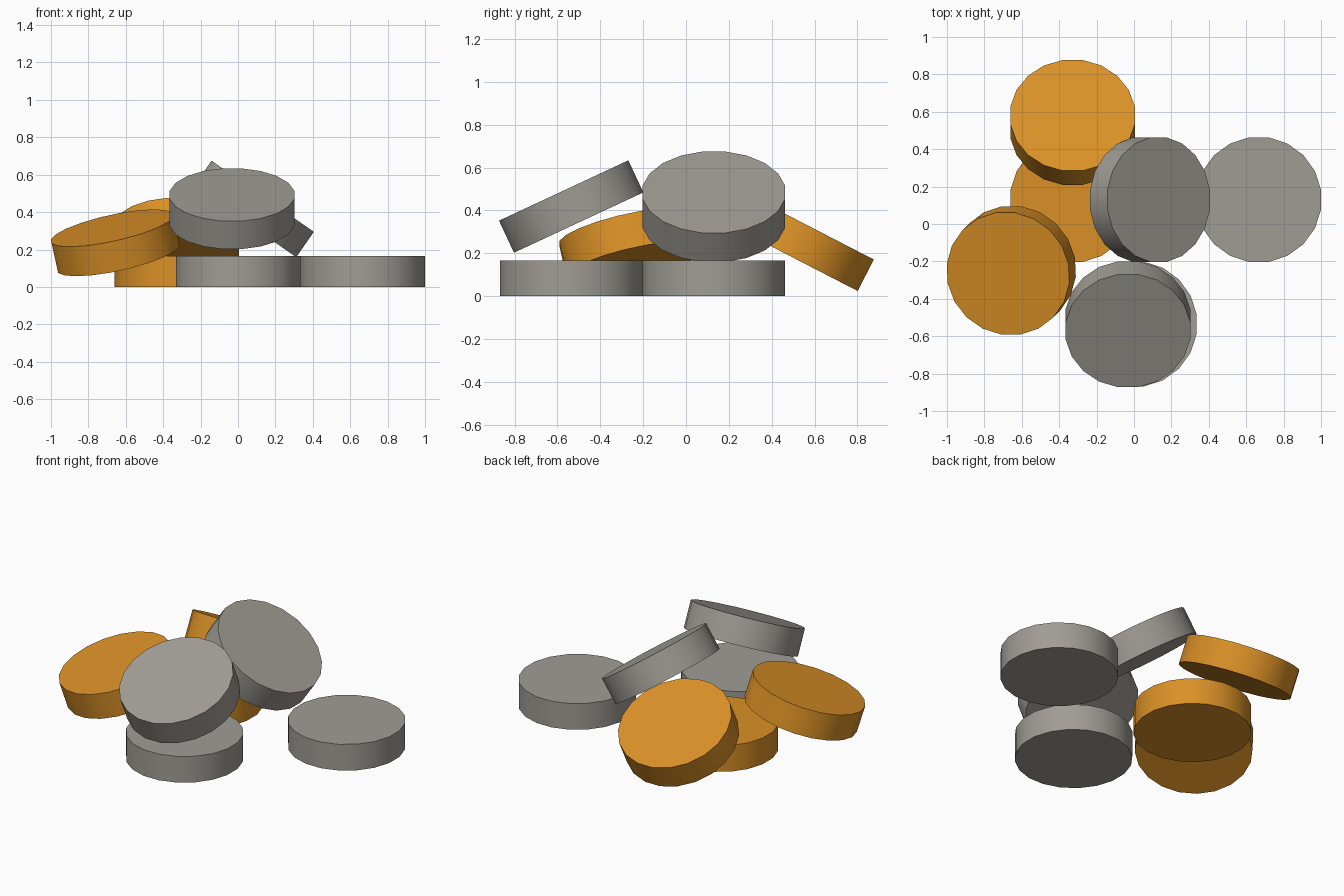
import bpy
from math import radians, pi, cos
from mathutils import Matrix

cube = bpy.data.objects.get("Cube")
if cube:
    bpy.data.objects.remove(cube, do_unlink=True)

SIDES = 20
RADIUS = 0.333 / cos(pi / SIDES)   # flats face the axes
HEIGHT = 0.165


def material(name, rgb):
    mat = bpy.data.materials.new(name)
    mat.use_nodes = True
    color = (*rgb, 1.0)
    mat.diffuse_color = color
    mat.node_tree.nodes["Principled BSDF"].inputs["Base Color"].default_value = color
    return mat


gold = material("gold", (0.70, 0.28, 0.02))
grey = material("warm_grey", (0.35, 0.335, 0.30))


def disc(name, mat, center, tilt_x=0, tilt_y=0):
    """A thick round disc, leaning by the given degrees."""
    bpy.ops.mesh.primitive_cylinder_add(
        vertices=SIDES, radius=RADIUS, depth=HEIGHT, location=center,
        rotation=(radians(tilt_x), radians(tilt_y), 0))
    obj = bpy.context.object
    obj.name = name
    obj.data.transform(Matrix.Rotation(pi / SIDES, 4, 'Z'))
    obj.data.materials.append(mat)
    bpy.ops.object.shade_smooth_by_angle(angle=radians(30))


# Discs lying flat on the ground
ground = HEIGHT / 2
disc("flat_gold_disc", gold, (-0.327, 0.13, ground))
disc("flat_grey_disc_front", grey, (0.002, -0.535, ground))
disc("flat_grey_disc_left", grey, (0.667, 0.13, ground))

# Discs leaning on the pile
disc("leaning_gold_disc_back", gold, (-0.328, 0.543, 0.25), tilt_x=-27.3)
disc("leaning_gold_disc_right", gold, (-0.656, -0.248, 0.236), tilt_x=12.1, tilt_y=-12.4)
disc("leaning_grey_disc_middle", grey, (0.085, 0.13, 0.417), tilt_y=34.8)
disc("leaning_grey_disc_front", grey, (-0.032, -0.536, 0.418), tilt_x=25)
